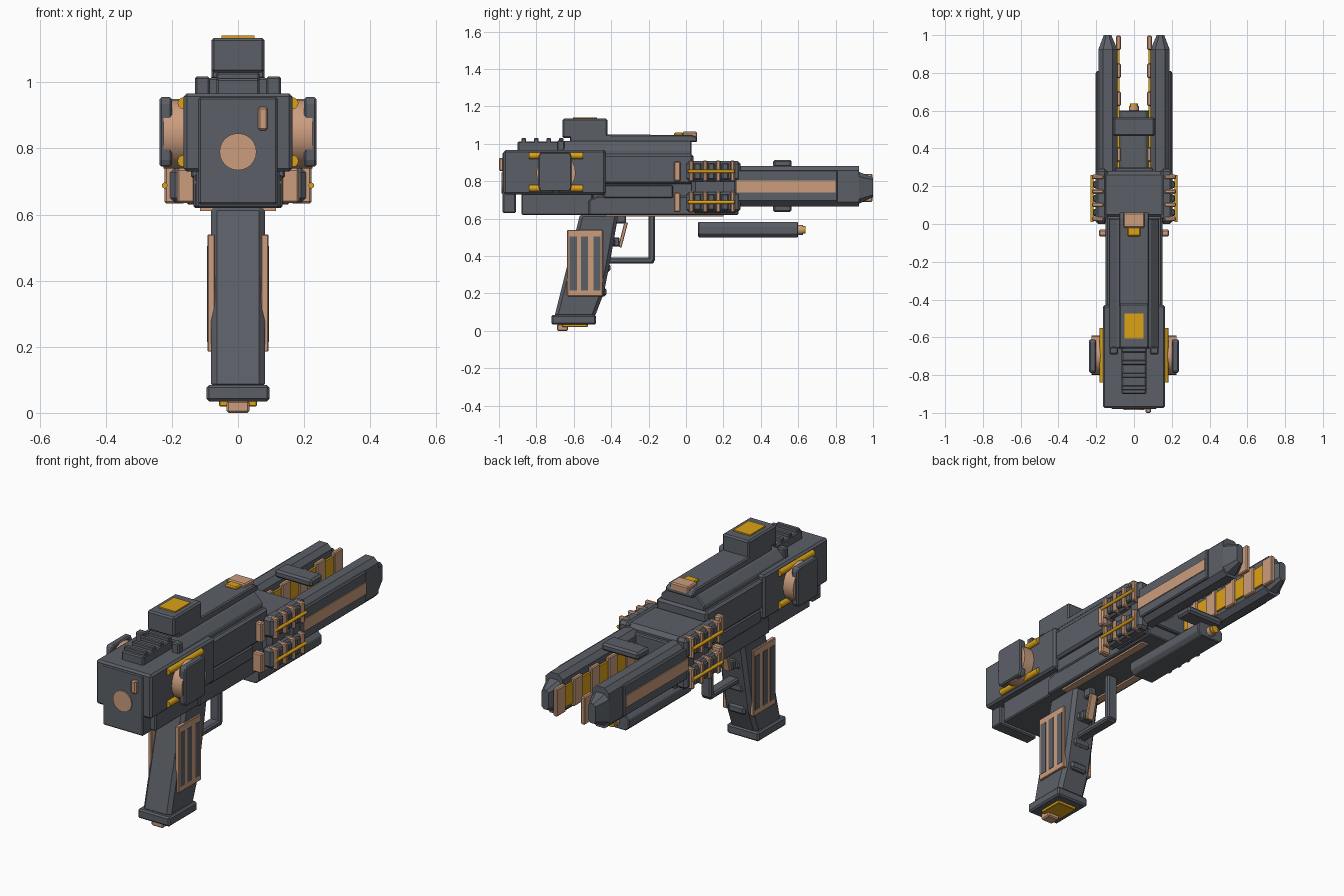
import bpy, bmesh, math
from mathutils import Matrix

if "Cube" in bpy.data.objects:
    bpy.data.objects.remove(bpy.data.objects["Cube"])


def material(name, rgb):
    m = bpy.data.materials.new(name)
    m.diffuse_color = (*rgb, 1)
    m.use_nodes = True
    m.node_tree.nodes["Principled BSDF"].inputs["Base Color"].default_value = m.diffuse_color
    return m


GREY = material("gunmetal grey", (0.105, 0.115, 0.135))
TAN = material("copper tan", (0.60, 0.34, 0.21))
GOLD = material("gold", (0.72, 0.36, 0.008))


def finish(name, bm, mat, mirror=False, bevel=0.0):
    bmesh.ops.recalc_face_normals(bm, faces=bm.faces)
    if bevel:
        edges = [e for e in bm.edges if e.calc_face_angle(0) > 0.5]
        bmesh.ops.bevel(bm, geom=edges, offset=bevel, segments=1, affect='EDGES', clamp_overlap=True)
    me = bpy.data.meshes.new(name)
    bm.to_mesh(me)
    bm.free()
    me.materials.append(mat)
    ob = bpy.data.objects.new(name, me)
    bpy.context.collection.objects.link(ob)
    if mirror:
        ob.modifiers.new("mirror", 'MIRROR')
    return ob


def box(name, x, y, z, mat=GREY, mirror=False, bevel=0.006):
    """Box from (min, max) pairs on each axis."""
    bm = bmesh.new()
    size = [b - a for a, b in (x, y, z)]
    mid = [(a + b) / 2 for a, b in (x, y, z)]
    bmesh.ops.create_cube(bm, size=1, matrix=Matrix.Translation(mid) @ Matrix.Diagonal((*size, 1)))
    return finish(name, bm, mat, mirror, bevel)


def prism(name, pts, axis, lo, hi, mat=GREY, mirror=False, bevel=0.006):
    """Extrude a profile: (y, z) points along X or (x, z) points along Y."""
    bm = bmesh.new()
    put = (lambda a, b, t: (t, a, b)) if axis == 'X' else (lambda a, b, t: (a, t, b))
    ends = [[bm.verts.new(put(a, b, t)) for a, b in pts] for t in (lo, hi)]
    bm.faces.new(ends[0])
    bm.faces.new(ends[1][::-1])
    n = len(pts)
    for i in range(n):
        j = (i + 1) % n
        bm.faces.new((ends[0][i], ends[0][j], ends[1][j], ends[1][i]))
    return finish(name, bm, mat, mirror, bevel)


def cylinder(name, centre, r, depth, axis, mat, mirror=False, sides=24):
    bm = bmesh.new()
    rot = Matrix.Rotation(math.pi / 2, 4, 'Y' if axis == 'X' else 'X')
    bmesh.ops.create_cone(bm, cap_ends=True, segments=sides, radius1=r, radius2=r, depth=depth,
                          matrix=Matrix.Translation(centre) @ rot)
    ob = finish(name, bm, mat, mirror)
    bpy.ops.object.select_all(action='DESELECT')
    ob.select_set(True)
    bpy.context.view_layer.objects.active = ob
    bpy.ops.object.shade_smooth_by_angle(angle=math.radians(40))
    return ob


def octagon(x0, x1, z0, z1, c):
    return [(x0 + c, z0), (x1 - c, z0), (x1, z0 + c), (x1, z1 - c),
            (x1 - c, z1), (x0 + c, z1), (x0, z1 - c), (x0, z0 + c)]


# Receiver
box("rear_body", (-0.165, 0.165), (-0.975, -0.43), (0.73, 0.967), bevel=0.01)
box("rear_plate", (-0.12, 0.12), (-0.98, -0.91), (0.63, 0.955))
box("lower_rear_body", (-0.125, 0.125), (-0.88, -0.5), (0.62, 0.74))
prism("lower_body", [(-0.52, 0.62), (0.28, 0.62), (0.28, 0.72), (-0.47, 0.72), (-0.52, 0.7)],
      'X', -0.135, 0.135)
box("core_body", (-0.125, 0.125), (-0.5, 0.1), (0.7, 0.8))
box("middle_body", (-0.152, 0.152), (-0.45, 0.04), (0.785, 0.945), bevel=0.012)
box("side_step", (0.1, 0.142), (-0.44, -0.07), (0.71, 0.78), mirror=True)
box("front_body", (-0.17, 0.17), (0.03, 0.28), (0.63, 0.9), bevel=0.02)
box("underside_strip", (0.075, 0.115), (-0.43, 0.2), (0.611, 0.625), TAN, True, 0)

# Rear cap details
cylinder("rear_dial", (0, -0.978, 0.79), 0.056, 0.016, 'Y', TAN)
box("rear_tab", (0.06, 0.09), (-1.0, -0.97), (0.855, 0.925), TAN)

# Top rail, ribs and sight
prism("rail_base", [(-0.13, 0.94), (0.13, 0.94), (0.13, 0.97), (0.085, 1.015),
                    (-0.085, 1.015), (-0.13, 0.97)], 'Y', -0.66, 0.03)
prism("rail_top", [(-0.62, 1.01), (0.06, 1.01), (0.06, 1.035), (0.03, 1.048), (-0.62, 1.05)],
      'X', -0.08, 0.08)
box("rail_shoulder", (0.085, 0.13), (-0.69, -0.65), (0.96, 1.018), mirror=True)
box("rib_base", (-0.065, 0.065), (-0.9, -0.64), (0.96, 1.012))
for i in range(4):
    y = -0.88 + i * 0.067
    box("rib", (-0.065, 0.065), (y, y + 0.025), (1.0, 1.03), bevel=0.004)
box("sight_block", (-0.08, 0.08), (-0.66, -0.42), (1.03, 1.135), bevel=0.008)
box("sight_window", (-0.05, 0.05), (-0.605, -0.475), (1.133, 1.142), GOLD, bevel=0)
box("front_sight", (-0.055, 0.055), (-0.02, 0.06), (1.015, 1.065), TAN)
box("front_sight_lamp", (-0.035, 0.035), (-0.065, -0.015), (1.04, 1.06), GOLD)

# Side drums with cover plates and gold bars
cylinder("side_drum", (0.19, -0.695, 0.845), 0.105, 0.07, 'X', TAN, True)
prism("drum_cover", [(-0.78, 0.745), (-0.62, 0.745), (-0.612, 0.765), (-0.612, 0.935),
                     (-0.62, 0.955), (-0.78, 0.955), (-0.788, 0.935), (-0.788, 0.765)],
      'X', 0.2, 0.237, mirror=True)
for z in (0.762, 0.937):
    cylinder("drum_bar", (0.165, -0.695, z), 0.018, 0.29, 'Y', GOLD, True, 12)

# Side coil packs: grey cells, tan bands, gold tubes
for z in (0.635, 0.8):
    box("coil_cell", (0.14, 0.205), (0.0, 0.292), (z, z + 0.108), mirror=True, bevel=0.015)
    box("coil_end_band", (0.13, 0.185), (-0.065, -0.03), (z, z + 0.105), TAN, True)
    for y in (0.015, 0.09, 0.16, 0.237):
        box("coil_band", (0.16, 0.222), (y, y + 0.024), (z - 0.002, z + 0.112), TAN, True)
    for y in (0.05, 0.124, 0.198):
        box("coil_block", (0.19, 0.217), (y - 0.007, y + 0.03), (z + 0.01, z + 0.098), mirror=True)
    cylinder("coil_tube", (0.222, 0.135, z + 0.053), 0.009, 0.25, 'Y', GOLD, True, 10)

# Barrel prongs with tapered tips
prism("prong", octagon(0.088, 0.188, 0.665, 0.882, 0.025), 'Y', 0.2, 0.925, mirror=True, bevel=0)
bm = bmesh.new()
rings = []
for y, shape in ((0.925, octagon(0.088, 0.188, 0.68, 0.85, 0.025)),
                 (1.0, octagon(0.12, 0.16, 0.715, 0.82, 0.012))):
    rings.append([bm.verts.new((x, y, z)) for x, z in shape])
for i in range(8):
    j = (i + 1) % 8
    bm.faces.new((rings[0][i], rings[0][j], rings[1][j], rings[1][i]))
bm.faces.new(rings[0])
bm.faces.new(rings[1])
finish("prong_tip", bm, GREY, True)
box("prong_side_plate", (0.18, 0.2), (0.26, 0.81), (0.69, 0.86), mirror=True)
box("prong_stripe", (0.195, 0.205), (0.27, 0.8), (0.74, 0.803), TAN, True, 0)
box("prong_root", (-0.1, 0.1), (0.2, 0.3), (0.68, 0.87))

# Inner rails: tan fins with gold cells between them
box("inner_rail", (0.078, 0.092), (0.29, 0.985), (0.71, 0.82), GOLD, True, 0)
for i in range(5):
    y = 0.33 + i * 0.148
    box("inner_fin", (0.07, 0.094), (y, y + 0.075), (0.69, 0.84), TAN, True, 0.005)

# Bridges joining the prongs above and below
for z in (0.875, 0.635):
    box("prong_bridge", (-0.11, 0.11), (0.465, 0.565), (z, z + 0.04), bevel=0.01)

# Lower tube
prism("lower_tube", octagon(-0.08, 0.08, 0.5, 0.582, 0.02), 'Y', 0.065, 0.6, bevel=0.004)
cylinder("lower_tube_collar", (0, 0.61, 0.54), 0.026, 0.03, 'Y', TAN, sides=16)
cylinder("lower_tube_tip", (0, 0.628, 0.54), 0.02, 0.022, 'Y', GOLD, sides=16)

# Grip and its base
prism("grip", [(-0.705, 0.07), (-0.49, 0.07), (-0.44, 0.2), (-0.41, 0.35), (-0.36, 0.63), (-0.565, 0.63)],
      'X', -0.082, 0.082, bevel=0.018)
for y, z in ((-0.47, 0.185), (-0.45, 0.315), (-0.425, 0.45)):
    box("finger_ridge", (-0.05, 0.05), (y - 0.02, y + 0.045), (z, z + 0.045), bevel=0.01)
box("grip_base", (-0.095, 0.095), (-0.72, -0.48), (0.035, 0.085), bevel=0.008)
box("base_plate", (-0.057, 0.057), (-0.66, -0.525), (0.02, 0.04), GOLD, bevel=0.003)
box("base_knob", (-0.035, 0.035), (-0.69, -0.63), (0.0, 0.037), TAN)

# Grip side panel: tan frame around three dark slots
box("grip_panel", (0.07, 0.092), (-0.635, -0.445), (0.185, 0.54), TAN, True, 0.003)
for y in (-0.622, -0.562, -0.494):
    box("grip_slot", (0.085, 0.094), (y, y + 0.038), (0.215, 0.505), GREY, True, 0)

# Trigger and guard
box("guard_post", (-0.03, 0.03), (-0.2, -0.165), (0.37, 0.625), bevel=0.008)
box("guard_bar", (-0.03, 0.03), (-0.43, -0.17), (0.36, 0.392), bevel=0.008)
prism("trigger", [(-0.362, 0.45), (-0.345, 0.445), (-0.31, 0.58), (-0.33, 0.58)], 'X', -0.02, 0.02, TAN, bevel=0.003)
box("trigger_base", (-0.03, 0.03), (-0.42, -0.355), (0.45, 0.5))
box("trigger_mount", (-0.02, 0.02), (-0.39, -0.32), (0.575, 0.625))
